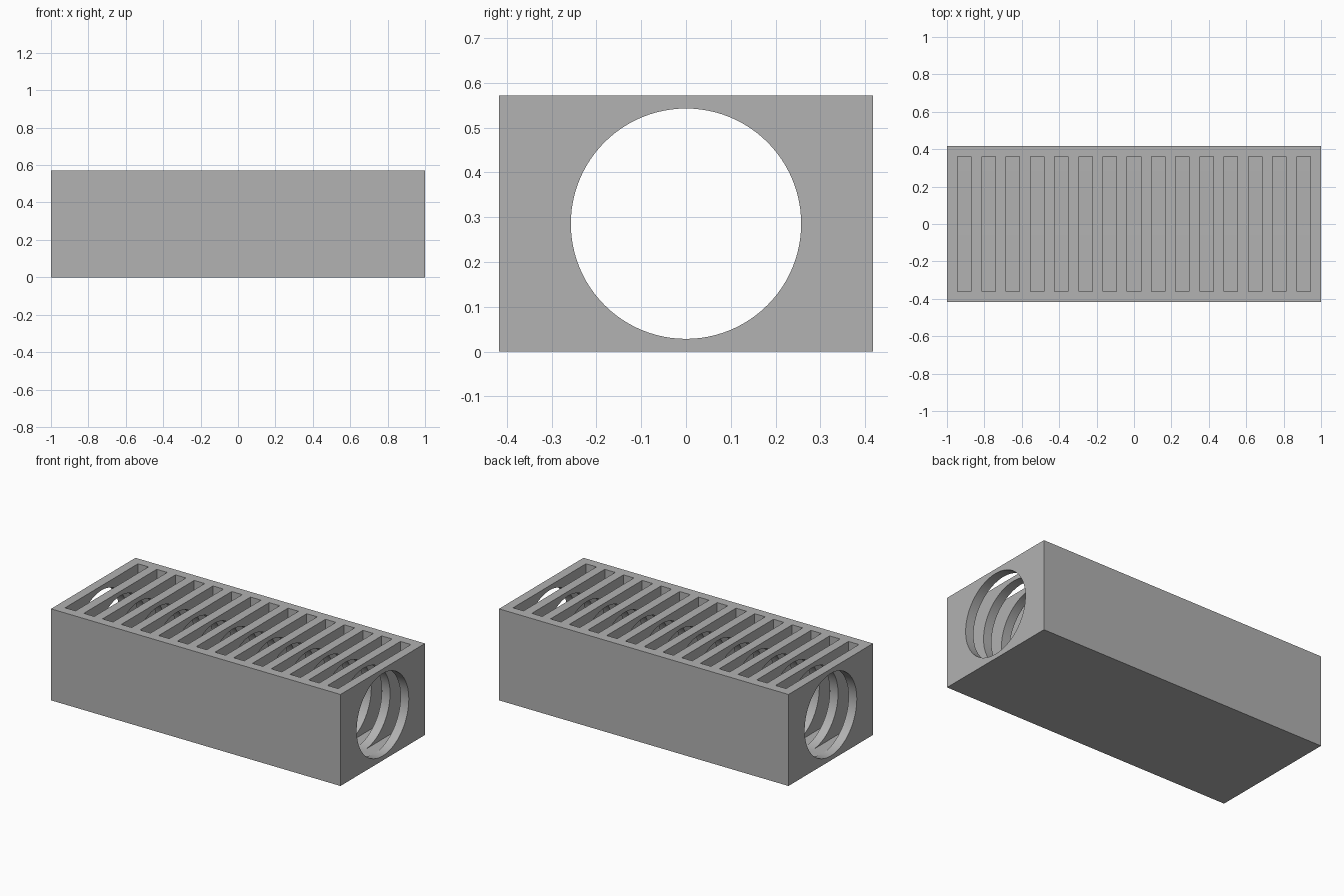
import bpy, bmesh, math
from mathutils import Matrix

default_cube = bpy.data.objects.get("Cube")
if default_cube:
    bpy.data.objects.remove(default_cube, do_unlink=True)

LENGTH, DEPTH, HEIGHT = 2.0, 0.834, 0.5714
WALL = 0.0571            # side walls and ribs between slots
FLOOR = 0.029
BORE_RADIUS = 0.2571
SLOTS = 15
slot_width = (LENGTH - (SLOTS + 1) * WALL) / SLOTS

grey = bpy.data.materials.new("plain grey")
grey.use_nodes = True
grey.diffuse_color = (0.445, 0.445, 0.445, 1)
grey.node_tree.nodes["Principled BSDF"].inputs["Base Color"].default_value = grey.diffuse_color


def add_box(bm, x, width, depth, bottom, top):
    m = Matrix.Translation((x, 0, (bottom + top) / 2)) @ Matrix.Diagonal((width, depth, top - bottom, 1))
    bmesh.ops.create_cube(bm, size=1, matrix=m)


def make_object(name, bm):
    mesh = bpy.data.meshes.new(name)
    bm.to_mesh(mesh)
    bm.free()
    mesh.materials.append(grey)
    obj = bpy.data.objects.new(name, mesh)
    bpy.context.collection.objects.link(obj)
    return obj


# Solid block
bm = bmesh.new()
add_box(bm, 0, LENGTH, DEPTH, 0, HEIGHT)
body = make_object("slotted_block", bm)

# Row of slots, open at the top
bm = bmesh.new()
for i in range(SLOTS):
    x = (i - (SLOTS - 1) / 2) * (slot_width + WALL)
    add_box(bm, x, slot_width, DEPTH - 2 * WALL, FLOOR, HEIGHT + 0.1)
slots = make_object("slot_cutter", bm)

# Round bore along the full length
bm = bmesh.new()
bmesh.ops.create_cone(bm, cap_ends=True, segments=96, radius1=BORE_RADIUS, radius2=BORE_RADIUS,
                      depth=LENGTH + 0.2,
                      matrix=Matrix.Translation((0, 0, HEIGHT / 2)) @ Matrix.Rotation(math.pi / 2, 4, "Y"))
bore = make_object("bore_cutter", bm)

# Cut the block, then discard the cutters
bpy.ops.object.select_all(action="DESELECT")
body.select_set(True)
bpy.context.view_layer.objects.active = body
for cutter in (slots, bore):
    cutter.hide_render = True
    mod = body.modifiers.new(cutter.name, "BOOLEAN")
    mod.operation = "DIFFERENCE"
    mod.solver = "EXACT"
    mod.object = cutter
    bpy.ops.object.modifier_apply(modifier=mod.name)
    bpy.data.objects.remove(cutter, do_unlink=True)

bpy.ops.object.shade_smooth_by_angle(angle=math.radians(30))
